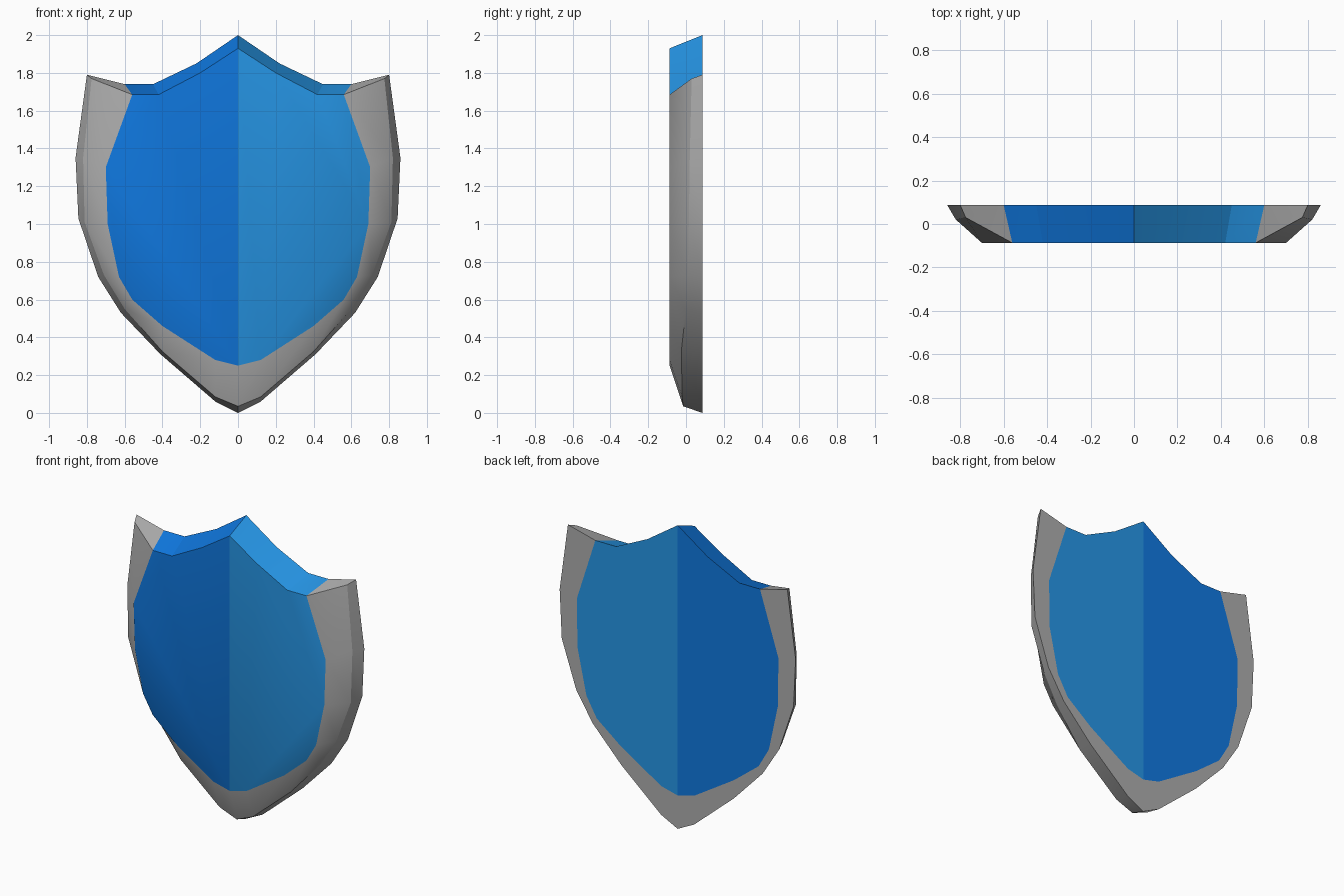
import bpy, bmesh

if "Cube" in bpy.data.objects:
    bpy.data.objects.remove(bpy.data.objects["Cube"])


def material(name, rgb):
    m = bpy.data.materials.new(name)
    m.diffuse_color = (*rgb, 1.0)
    m.use_nodes = True
    m.node_tree.nodes["Principled BSDF"].inputs["Base Color"].default_value = m.diffuse_color
    return m


Y_FRONT, Y_BACK = -0.087, 0.087

# Right-half profiles (x, z): rim rings run from the horn down to the tip
front_inner = [(.56, 1.685), (.70, 1.30), (.69, 1.0), (.63, .72),
               (.56, .60), (.40, .46), (.12, .28), (0, .25)]
ridge = [(.775, 1.77), (.82, 1.35), (.812, 1.01), (.71, .73),
         (.60, .55), (.40, .325), (.12, .085), (0, .035)]
ridge_y = [.03, .02, .015, .01, 0, -.025, -.02, -.015]
back_outer = [(.80, 1.79), (.86, 1.35), (.845, 1.03), (.74, .72),
              (.62, .53), (.41, .31), (.12, .06), (0, 0)]
back_inner = [(.60, 1.74), (.735, 1.32), (.73, 1.0), (.665, .70),
              (.59, .57), (.41, .43), (.12, .25), (0, .22)]
# Top edge of the panel, from the centre peak to the horn
front_top = [(0, 1.93), (.20, 1.80), (.42, 1.685)]
back_top = [(0, 2.0), (.22, 1.85), (.45, 1.74)]

bm = bmesh.new()


def ring(points, y, side):
    ys = y if isinstance(y, list) else [y] * len(points)
    return [bm.verts.new((side * x, yy, z)) for (x, z), yy in zip(points, ys)]


def face(verts, mat, side):
    f = bm.faces.new(verts if side > 0 else verts[::-1])
    f.material_index = mat
    f.smooth = True


def strip(a, b, mat, side):
    for i in range(len(a) - 1):
        face([a[i], a[i + 1], b[i + 1], b[i]], mat, side)


for side in (-1, 1):
    blue = 1 if side < 0 else 2
    fi = ring(front_inner, Y_FRONT, side)
    rd = ring(ridge, ridge_y, side)
    bo = ring(back_outer, Y_BACK, side)
    bi = ring(back_inner, Y_BACK, side)
    ft = ring(front_top, Y_FRONT, side)
    bt = ring(back_top, Y_BACK, side)
    # rim: front bevel, outer edge, back border and horn top
    strip(fi, rd, 0, side)
    strip(rd, bo, 0, side)
    strip(bo, bi, 0, side)
    face([fi[0], rd[0], bo[0], bi[0]], 0, side)
    # panel: front, back and top edge
    face((ft + fi)[::-1], blue, side)
    face(bt + bi, blue, side)
    strip(ft + fi[:1], bt + bi[:1], blue, side)

bmesh.ops.remove_doubles(bm, verts=bm.verts, dist=1e-4)
bmesh.ops.recalc_face_normals(bm, faces=bm.faces)

# crisp edges everywhere except panel-to-bevel and along the rim
for e in bm.edges:
    a, b = (v.co for v in e.verts)
    on_front = a.y < -.08 and b.y < -.08
    on_ridge = all(-.08 < c.y < .08 for c in (a, b))
    on_back = a.y > .08 and b.y > .08
    top = on_front and min(a.z, b.z) > 1.65
    bent = len(e.link_faces) == 2 and e.calc_face_angle() > .4
    e.smooth = not (on_ridge or on_back or top or (bent and not on_front))

mesh = bpy.data.meshes.new("shield")
bm.to_mesh(mesh)
bm.free()
for m in (material("rim grey", (.42, .42, .42)),
          material("deep blue", (.005, .19, .75)),
          material("light blue", (.021, .33, .86))):
    mesh.materials.append(m)
shield = bpy.data.objects.new("shield", mesh)
bpy.context.collection.objects.link(shield)
